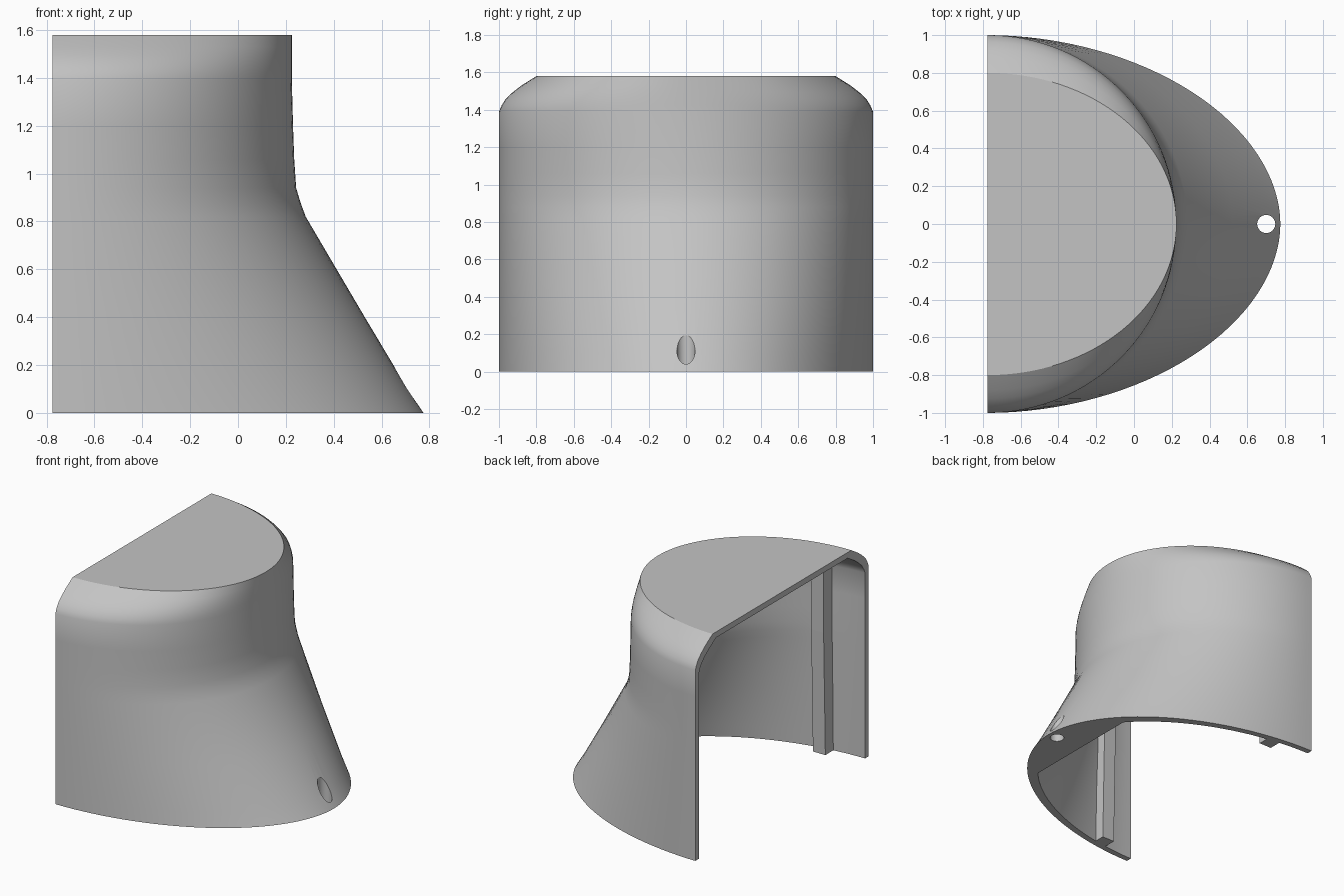
import bpy
import bmesh
from math import sin, cos, pi, copysign

cube = bpy.data.objects.get("Cube")
if cube:
    bpy.data.objects.remove(cube, do_unlink=True)

gray = bpy.data.materials.new("plain_gray")
gray.use_nodes = True
gray.diffuse_color = (0.55, 0.55, 0.55, 1)
gray.node_tree.nodes["Principled BSDF"].inputs["Base Color"].default_value = (0.55, 0.55, 0.55, 1)

BACK = -0.775     # plane of the open side
WALL = 0.042
FLARE = 0.05      # extra wall depth at the foot of the nose
NOSE = 0.46       # straight inner edge of the nose floor
FLOOR = 0.1       # thickness of the nose floor
SEGMENTS = 64

# Half-ellipse sections: height, depth along x, half width along y
SECTIONS = [
    (0, 1.55, 1), (0.1, 1.484, 1), (0.41, 1.299, 1), (0.82, 1.058, 1), (0.88, 1.036, 1),
    (0.94, 1.018, 1), (1.06, 1.01, 1), (1.2, 1.005, 1), (1.39, 1.0, 1), (1.425, 1.0, 0.985),
    (1.46, 1.0, 0.963), (1.495, 1.0, 0.925), (1.53, 1.0, 0.88), (1.58, 1.0, 0.8),
]


def make_object(name, bm):
    bmesh.ops.recalc_face_normals(bm, faces=bm.faces)
    mesh = bpy.data.meshes.new(name)
    bm.to_mesh(mesh)
    bm.free()
    obj = bpy.data.objects.new(name, mesh)
    bpy.context.collection.objects.link(obj)
    mesh.materials.append(gray)
    return obj


def make_prism(name, points, offset):
    """Extrude a flat outline by an offset vector."""
    bm = bmesh.new()
    face = bm.faces.new([bm.verts.new(p) for p in points])
    grown = bmesh.ops.extrude_face_region(bm, geom=[face])
    moved = [g for g in grown["geom"] if isinstance(g, bmesh.types.BMVert)]
    bmesh.ops.translate(bm, verts=moved, vec=offset)
    return make_object(name, bm)


def combine(target, tool, operation):
    """Apply a boolean to the target and remove the tool."""
    mod = target.modifiers.new(tool.name, "BOOLEAN")
    mod.operation = operation
    mod.solver = "EXACT"
    mod.object = tool
    bpy.ops.object.select_all(action="DESELECT")
    target.select_set(True)
    bpy.context.view_layer.objects.active = target
    bpy.ops.object.modifier_apply(modifier=mod.name)
    bpy.data.objects.remove(tool, do_unlink=True)


def section(z, depth, width):
    """Half-ellipse outline, slightly more pointed towards the flared foot."""
    power = 1 + 0.035 * max(0, 1 - z / 0.82)
    points = []
    for i in range(SEGMENTS + 1):
        t = pi * i / SEGMENTS - pi / 2
        points.append((BACK + depth * max(0, cos(t)) ** power,
                       width * copysign(abs(sin(t)) ** power, t)))
    return points


def skin(bm, offset, flare):
    """Loft the sections, shrunk by offset (plus flare at the foot), with a flat roof."""
    top = SECTIONS[-1][0]
    rows = []
    for z, depth, width in SECTIONS:
        inset = offset + flare * max(0, 1 - z / 0.82)
        height = z * (top - offset) / top
        rows.append([bm.verts.new((x, y, height)) for x, y in section(z, depth - inset, width - offset)])
    for low, high in zip(rows, rows[1:]):
        for i in range(SEGMENTS):
            bm.faces.new((low[i], low[i + 1], high[i + 1], high[i]))
    bm.faces.new(rows[-1])
    return rows


# Shell: outer and inner skins joined along the bottom rim and the open side
bm = bmesh.new()
outer = skin(bm, 0, 0)
inner = skin(bm, WALL, FLARE)
rims = [(outer[0], inner[0])]
for end in (0, -1):
    rims.append(([r[end] for r in outer], [r[end] for r in inner]))
for a, b in rims:
    for i in range(len(a) - 1):
        bm.faces.new((a[i], a[i + 1], b[i + 1], b[i]))
bm.faces.new((outer[-1][0], outer[-1][-1], inner[-1][-1], inner[-1][0]))
shell = make_object("hood_shell", bm)

# Flat floor across the nose, with its curved edge buried in the wall
outline = section(0, 1.55 - WALL - FLARE + 0.02, 1 - WALL + 0.01)
floor = make_prism("nose_floor", [(x, y, 0) for x, y in outline if x > NOSE - 0.01], (0, 0, FLOOR))
combine(shell, floor, "UNION")

# Vertical hole through the nose
bpy.ops.mesh.primitive_cylinder_add(vertices=32, radius=0.048, depth=1, location=(0.70, 0, 0.2))
cutter = bpy.context.object
cutter.name = "nose_hole_cutter"
cutter.data.materials.append(gray)
combine(shell, cutter, "DIFFERENCE")
bpy.ops.object.shade_smooth_by_angle(angle=0.52)

# Inner ribs, one on each side wall, their outer edge buried in the wall
RIB = [(0.85, 0), (0.955, 0), (0.935, 0.85), (0.932, 1.38), (0.89, 1.45), (0.85, 1.5), (0.83, 1.5), (0.83, 0.9)]
for side, name in ((1, "back_rib"), (-1, "front_rib")):
    make_prism(name, [(-0.53, side * y, z) for y, z in RIB], (0.1, 0, 0))
